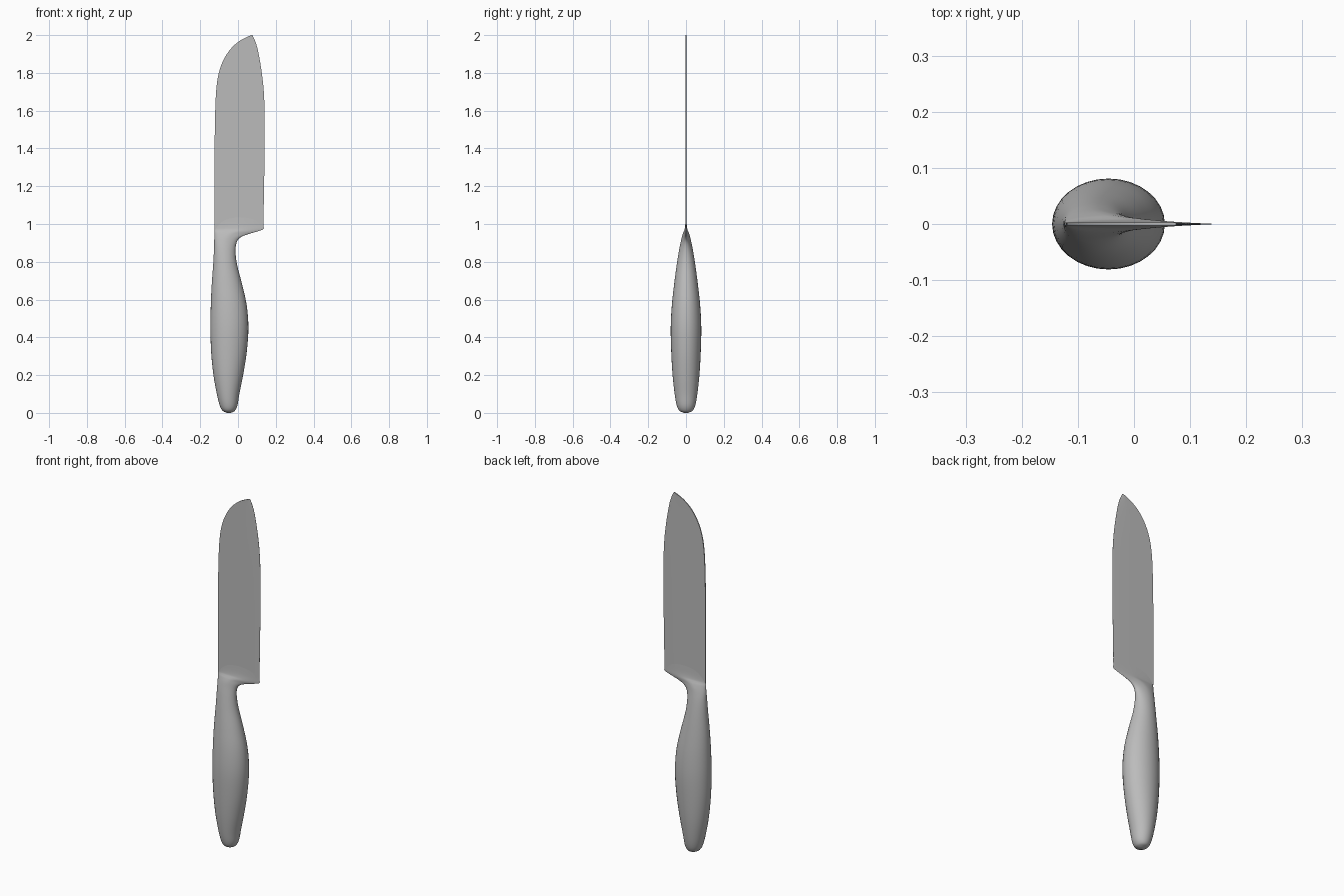
import bpy, bmesh, math

cube = bpy.data.objects.get("Cube")
if cube:
    bpy.data.objects.remove(cube, do_unlink=True)

steel = bpy.data.materials.new("brushed steel grey")
steel.use_nodes = True
GREY = (0.5, 0.5, 0.5, 1)
steel.diffuse_color = GREY
steel.node_tree.nodes["Principled BSDF"].inputs["Base Color"].default_value = GREY


def smooth_path(keys, steps):
    """Catmull-Rom interpolation through tuples of any length."""
    out = []
    for i in range(len(keys) - 1):
        a, b = keys[max(i - 1, 0)], keys[i]
        c, d = keys[i + 1], keys[min(i + 2, len(keys) - 1)]
        for s in range(steps):
            t = s / steps
            out.append(tuple(
                q + 0.5 * t * (r - p + t * (2 * p - 5 * q + 4 * r - w + t * (3 * (q - r) + w - p)))
                for p, q, r, w in zip(a, b, c, d)))
    return out + [keys[-1]]


def loft(name, rings, angle):
    """Skin a list of equal closed rings and cap both ends."""
    bm = bmesh.new()
    loops = [[bm.verts.new(p) for p in ring] for ring in rings]
    n = len(loops[0])
    for low, high in zip(loops, loops[1:]):
        for i in range(n):
            j = (i + 1) % n
            bm.faces.new((low[i], low[j], high[j], high[i]))
    bm.faces.new(loops[0][::-1])
    bm.faces.new(loops[-1])
    bmesh.ops.recalc_face_normals(bm, faces=bm.faces)
    mesh = bpy.data.meshes.new(name)
    bm.to_mesh(mesh)
    bm.free()
    mesh.materials.append(steel)
    obj = bpy.data.objects.new(name, mesh)
    bpy.context.collection.objects.link(obj)
    bpy.ops.object.select_all(action="DESELECT")
    obj.select_set(True)
    bpy.context.view_layer.objects.active = obj
    bpy.ops.object.shade_smooth_by_angle(angle=math.radians(angle))
    return obj


# Handle and bolster: spine x, spine z, belly x, belly z, half thickness, belly pinch
handle_keys = [
    (-.065, .003, -.03, .003, .018, 0), (-.082, .012, -.016, .012, .036, 0),
    (-.097, .04, -.003, .04, .049, 0), (-.112, .1, .007, .1, .06, 0),
    (-.13, .2, .027, .2, .071, 0), (-.142, .32, .046, .32, .078, 0),
    (-.146, .45, .055, .45, .081, 0), (-.144, .57, .046, .57, .075, 0),
    (-.139, .68, .022, .68, .063, 0), (-.131, .79, -.004, .78, .049, 0),
    (-.127, .87, -.013, .85, .037, 0), (-.126, .91, -.008, .9, .028, .1),
    (-.125, .935, .012, .928, .022, .3), (-.125, .955, .05, .945, .016, .6),
    (-.125, .965, .1, .96, .011, .7), (-.125, .975, .134, .973, .007, .7),
    (-.125, 1.0, .135, .992, .004, .5), (-.125, 1.04, .136, 1.03, .002, .4),
]
SIDES = 32
rings = [[(-.06, 0, 0)] * SIDES]
rings[0] = [(-.048 + .01 * math.cos(math.tau * i / SIDES),
             .01 * math.sin(math.tau * i / SIDES), 0) for i in range(SIDES)]
for xs, zs, xb, zb, half, pinch in smooth_path(handle_keys, 4):
    ring = []
    for i in range(SIDES):
        a = math.tau * i / SIDES
        c, s = math.cos(a), math.sin(a)
        t = (c + 1) / 2
        ring.append((xs + (xb - xs) * t, half * s * (1 - pinch * max(c, 0)), zs + (zb - zs) * t))
    rings.append(ring)
loft("handle_and_bolster", rings, 60)

# Blade: spine x, spine z, cutting edge x, cutting edge z
blade_keys = [
    (-.125, .97, .134, .973), (-.125, 1.2, .138, 1.2), (-.124, 1.4, .141, 1.4),
    (-.12, 1.62, .14, 1.62), (-.112, 1.74, .135, 1.72), (-.096, 1.82, .126, 1.8),
    (-.068, 1.885, .115, 1.87), (-.03, 1.937, .103, 1.93),
    (.01, 1.97, .091, 1.968), (.045, 1.989, .081, 1.99), (.073, 2.0, .075, 2.0),
]
# Thin wedge section: (fraction from spine to edge, half thickness)
section = [(0, .0025), (.5, .002), (.92, .0012), (1, .0003)]
outline = section + [(t, -y) for t, y in reversed(section)]
loft("blade", [[(xs + (xe - xs) * t, y, zs + (ze - zs) * t) for t, y in outline]
               for xs, zs, xe, ze in smooth_path(blade_keys, 4)], 30)
